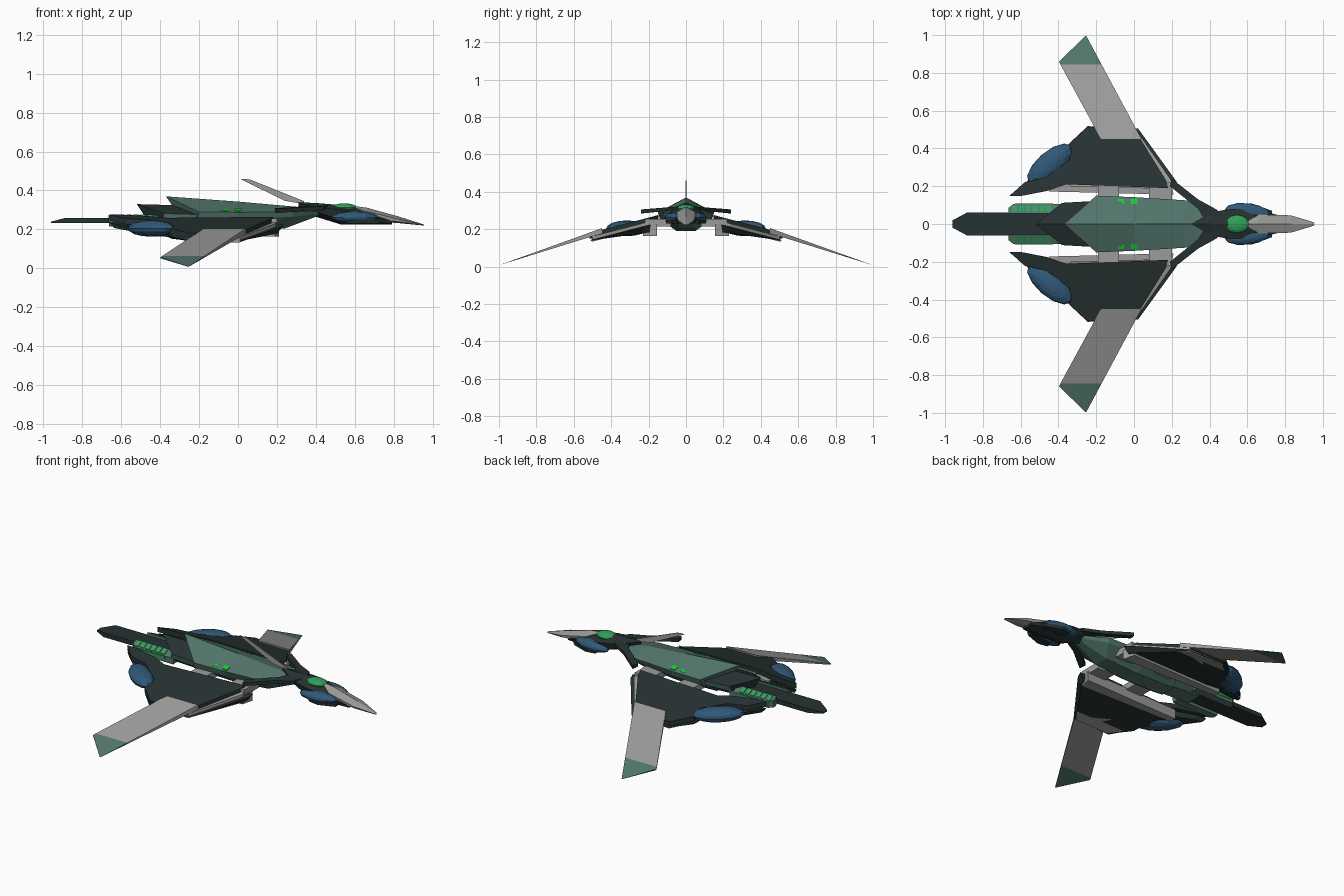
import bpy, bmesh, math
from mathutils import Matrix, Vector

if "Cube" in bpy.data.objects:
    bpy.data.objects.remove(bpy.data.objects["Cube"])


def mat(name, r, g, b):
    m = bpy.data.materials.new(name)
    m.diffuse_color = (r, g, b, 1)
    m.use_nodes = True
    m.node_tree.nodes["Principled BSDF"].inputs["Base Color"].default_value = m.diffuse_color
    return m


DARK = mat("dark_green_black", 0.020, 0.032, 0.032)
TEAL = mat("dull_teal", 0.085, 0.18, 0.15)
GREY = mat("light_grey", 0.33, 0.33, 0.32)
BLUE = mat("deep_blue", 0.03, 0.10, 0.19)
GLOW = mat("canopy_green", 0.03, 0.35, 0.10)
LAMP = mat("lamp_green", 0.01, 0.60, 0.03)


def finish(name, bm, *mats, mirror=True):
    """Turn a bmesh into an object, mirrored over the centre line."""
    bmesh.ops.recalc_face_normals(bm, faces=bm.faces)
    me = bpy.data.meshes.new(name)
    bm.to_mesh(me)
    bm.free()
    for m in mats:
        me.materials.append(m)
    ob = bpy.data.objects.new(name, me)
    bpy.context.collection.objects.link(ob)
    if mirror:
        mod = ob.modifiers.new("mirror", 'MIRROR')
        mod.use_axis = (False, True, False)
        mod.use_clip = True
    return ob


def half_loft(name, rings, *mats, rule=None):
    """Skin half rings that run from the ridge down to the keel."""
    bm = bmesh.new()
    vs = [[bm.verts.new(p) for p in r] for r in rings]
    for a, b in zip(vs, vs[1:]):
        for i in range(len(a) - 1):
            f = bm.faces.new((a[i], a[i + 1], b[i + 1], b[i]))
            if rule:
                f.material_index = rule(i)
    bm.faces.new(vs[0])
    bm.faces.new(vs[-1])
    bmesh.ops.remove_doubles(bm, verts=bm.verts, dist=0.0005)
    return finish(name, bm, *mats)


def plate(name, outline, top, bottom, m, taper=1.0, mirror=True):
    """Slab with the given xy outline; top and bottom are z functions of x, y."""
    bm = bmesh.new()
    n = len(outline)
    cx, cy = sum(p[0] for p in outline) / n, sum(p[1] for p in outline) / n
    up = [bm.verts.new((x, y, top(x, y))) for x, y in outline]
    lo = []
    for x, y in outline:
        u, v = cx + (x - cx) * taper, cy + (y - cy) * taper
        lo.append(bm.verts.new((u, v, bottom(u, v))))
    bm.faces.new(up)
    bm.faces.new(lo[::-1])
    for i in range(n):
        j = (i + 1) % n
        bm.faces.new((up[i], lo[i], lo[j], up[j]))
    return finish(name, bm, m, mirror=mirror)


def pod(name, loc, size, angle, m):
    bm = bmesh.new()
    M = Matrix.Translation(loc) @ Matrix.Rotation(angle, 4, 'Z') @ Matrix.Diagonal((*size, 1))
    bmesh.ops.create_uvsphere(bm, u_segments=12, v_segments=8, radius=1, matrix=M)
    return finish(name, bm, m)


def flat(z):
    return lambda x, y: z


def slope(d):
    return lambda x, y: 0.27 - 0.26 * (y - 0.17) - d


# Main hull: ridge, shoulder, side, keel
half_loft("main_hull", [
    [(-.37, 0, .37), (-.20, .15, .29), (-.21, .14, .255), (-.25, .05, .195), (-.25, 0, .195)],
    [(.0, 0, .343), (.0, .142, .288), (.0, .13, .25), (.02, .05, .19), (.02, 0, .19)],
    [(.26, 0, .32), (.28, .125, .29), (.28, .11, .265), (.24, .045, .205), (.24, 0, .205)],
    [(.44, 0, .305), (.42, .04, .295), (.42, .035, .28), (.40, .02, .265), (.40, 0, .265)]], TEAL)

# Rear hull layer behind the main shell, teal on its rims
half_loft("rear_hull", [
    [(-.52, 0, .33), (-.38, .112, .282), (-.39, .105, .25), (-.44, .05, .21), (-.44, 0, .21)],
    [(-.15, 0, .32), (-.15, .125, .275), (-.15, .115, .245), (-.15, .05, .2), (-.15, 0, .2)]],
    DARK, TEAL, rule=lambda i: int(i > 0))

# Tail boom and its vents
plate("tail_boom", [(-.96, -.02), (-.96, .02), (-.885, .06), (-.40, .06), (-.40, -.06), (-.885, -.06), ],
      lambda x, y: .24 if x < -.95 else .26, flat(.232), DARK, mirror=False)
plate("vent_block", [(-.665, .055), (-.665, .085), (-.64, .105), (-.37, .105), (-.37, .055)],
      lambda x, y: .275 - .5 * max(0, y - .06), flat(.215), TEAL, .97)
for i in range(6):
    x = -.645 + i * .036
    plate("vent_slat", [(x, .065), (x, .098), (x + .026, .098), (x + .026, .065)],
          lambda x, y: .279 - .5 * (y - .06), lambda x, y: .272 - .5 * (y - .06), GLOW)
plate("vent_side_glow", [(-.63, .103), (-.63, .108), (-.43, .108), (-.43, .103)],
      flat(.25), flat(.235), GLOW)

# Running lamps on the shoulders
for x in (-.145, -.07, 0):
    plate("hull_lamp", [(x - .018, .105), (x - .018, .132), (x + .018, .132), (x + .018, .105)],
          lambda x, y: .348 - .39 * y, lambda x, y: .338 - .39 * y, LAMP)

# Head: back point, widest at the cheeks, jaw under the beak
half_loft("head", [
    [(.31, 0, .34), (.31, .004, .335), (.31, .004, .325), (.31, 0, .32)],
    [(.41, 0, .335), (.42, .065, .315), (.42, .05, .285), (.40, 0, .265)],
    [(.53, 0, .325), (.52, .08, .30), (.52, .07, .25), (.53, 0, .225)],
    [(.66, 0, .30), (.66, .075, .275), (.66, .06, .24), (.66, 0, .225)],
    [(.79, 0, .25), (.79, .04, .245), (.79, .035, .23), (.79, 0, .225)]], DARK)
half_loft("beak", [
    [(.58, 0, .322), (.60, .012, .312), (.62, .012, .29), (.62, 0, .28)],
    [(.66, 0, .312), (.66, .05, .292), (.66, .05, .262), (.66, 0, .245)],
    [(.83, 0, .265), (.83, .046, .252), (.83, .04, .238), (.83, 0, .232)],
    [(.955, 0, .225), (.95, .01, .224), (.95, .01, .222), (.955, 0, .22)]], GREY)
pod("canopy", (.545, 0, .312), (.065, .048, .022), 0, GLOW)
pod("cheek_pod", (.60, .065, .262), (.12, .045, .03), math.radians(-6), BLUE)
plate("cheek_guard", [(.55, .06), (.55, .098), (.62, .11), (.73, .07), (.73, .04)],
      flat(.25), flat(.23), DARK, .9)

# Crest blade on the back of the head
bm = bmesh.new()
f = bm.faces.new([bm.verts.new((x, -.003, z)) for x, z in
                  ((.01, .46), (.06, .457), (.34, .345), (.34, .33), (.24, .347))])
ext = bmesh.ops.extrude_face_region(bm, geom=[f])
bmesh.ops.translate(bm, vec=Vector((0, .006, 0)),
                    verts=[v for v in ext["geom"] if isinstance(v, bmesh.types.BMVert)])
finish("crest", bm, GREY, mirror=False)

# Thin neck struts running back to the wings
plate("neck_strut", [(.46, .03), (.44, .075), (.34, .13), (.20, .24), (.19, .20), (.34, .08), (.37, .03)],
      lambda x, y: .325 - .08 * y, lambda x, y: .308 - .1 * y, DARK)

# Wing pods in three layers: dark cover, grey core, dark belly
plate("wing_cover", [(.18, .19), (-.36, .21), (-.46, .175), (-.60, .148), (-.66, .148), (-.58, .22),
                     (-.54, .23), (-.46, .25), (-.34, .34), (-.35, .42), (-.245, .515), (.0, .505), (.17, .23)],
      slope(0), slope(.03), DARK)
plate("wing_core", [(.20, .185), (-.34, .20), (-.34, .40), (-.23, .505), (.01, .50), (.195, .235)],
      slope(.022), slope(.05), GREY)
plate("wing_belly", [(.235, .19), (-.36, .21), (-.60, .15), (-.66, .15), (-.55, .24), (-.36, .37), (-.35, .42),
                     (-.245, .518), (.022, .505), (.225, .225)],
      slope(.04), lambda x, y: .19 - .14 * (y - .15) + max(0, -x - .4) * .08, DARK, .94)
plate("inner_rail", [(.21, .155), (-.16, .165), (-.45, .172), (-.45, .215), (.19, .23)],
      flat(.225), flat(.165), GREY)
for x0, x1 in ((-.19, -.08), (.08, .20)):
    plate("wing_joint", [(x0, .08), (x1, .08), (x1, .22), (x0, .22)], flat(.255), flat(.215), GREY)
pod("wing_engine", (-.445, .315, .205), (.15, .068, .042), math.radians(41), BLUE)

# Outer wing blades with teal tips
def blade(d):
    return lambda x, y: .175 - .335 * (y - .5) + d * max(0, (1 - y) * .025)


plate("wing_blade", [(.04, .45), (-.175, .45), (-.39, .845), (-.172, .845)], blade(1), blade(-1), GREY)
plate("wing_tip", [(-.172, .845), (-.39, .845), (-.397, .86), (-.254, .998)], blade(1), blade(-1), TEAL)
